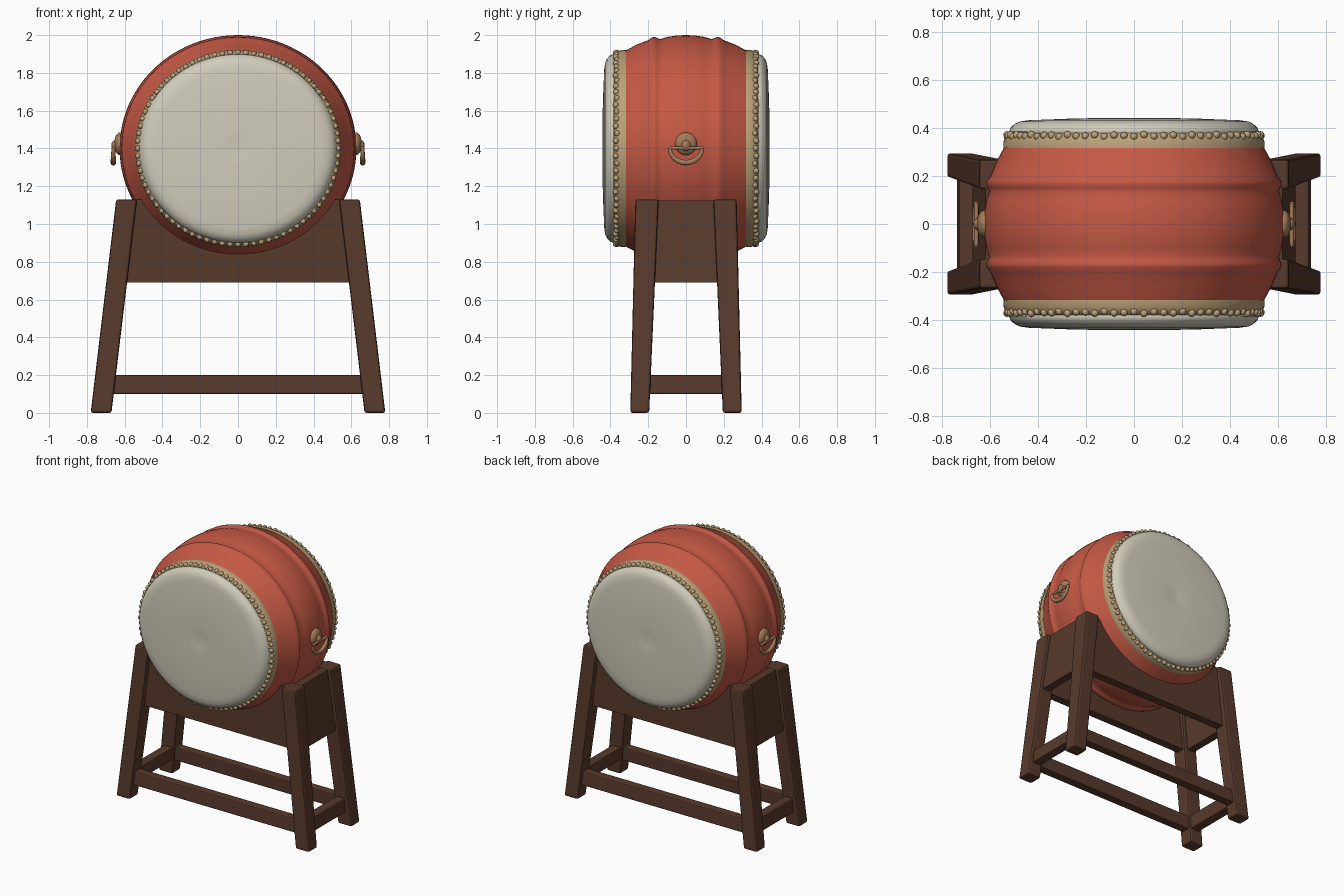
import bpy, bmesh, math
from mathutils import Matrix, Vector

cube = bpy.data.objects.get("Cube")
if cube:
    bpy.data.objects.remove(cube)

DRUM_Z = 1.4
WIDEN = 1.045   # the drum is a little wider than tall


def material(name, rgb):
    m = bpy.data.materials.new(name)
    m.use_nodes = True
    m.diffuse_color = (*rgb, 1)
    m.node_tree.nodes["Principled BSDF"].inputs["Base Color"].default_value = (*rgb, 1)
    return m


RED = material("red lacquer", (0.56, 0.10, 0.06))
WOOD = material("dark wood", (0.098, 0.042, 0.025))
SKIN = material("cream skin", (0.64, 0.61, 0.50))
TAN = material("tan binding", (0.50, 0.36, 0.19))
BRASS = material("aged brass", (0.38, 0.20, 0.10))


def finish(name, bm, mat, smooth=None, bevel=0):
    bmesh.ops.recalc_face_normals(bm, faces=bm.faces)
    mesh = bpy.data.meshes.new(name)
    bm.to_mesh(mesh)
    bm.free()
    ob = bpy.data.objects.new(name, mesh)
    bpy.context.collection.objects.link(ob)
    mesh.materials.append(mat)
    if bevel:
        mod = ob.modifiers.new("soft edges", "BEVEL")
        mod.width, mod.segments = bevel, 2
    if smooth:
        bpy.ops.object.select_all(action="DESELECT")
        ob.select_set(True)
        bpy.context.view_layer.objects.active = ob
        bpy.ops.object.shade_smooth_by_angle(angle=math.radians(smooth))
    return ob


def around(y, r, a):
    return Vector((WIDEN * r * math.cos(a), y, DRUM_Z + r * math.sin(a)))


def lathe(name, profile, mat, steps=96):
    """Revolve (y, radius) points about the drum axis."""
    bm = bmesh.new()
    rings = []
    for y, r in profile:
        if r == 0:
            rings.append([bm.verts.new(around(y, 0, 0))] * steps)
        else:
            rings.append([bm.verts.new(around(y, r, math.tau * i / steps)) for i in range(steps)])
    for a, b in zip(rings, rings[1:]):
        for i in range(steps):
            j = (i + 1) % steps
            bm.faces.new(list(dict.fromkeys((a[i], a[j], b[j], b[i]))))
    return finish(name, bm, mat, 50)


def beam(name, bottom, top, mat=WOOD, bevel=0.008):
    """Tapered beam between two rectangles (x0, x1, y0, y1, z)."""
    bm = bmesh.new()
    loops = []
    for x0, x1, y0, y1, z in (bottom, top):
        loops.append([bm.verts.new(p) for p in
                      ((x0, y0, z), (x1, y0, z), (x1, y1, z), (x0, y1, z))])
    lo, hi = loops
    bm.faces.new(lo)
    bm.faces.new(hi)
    for i in range(4):
        j = (i + 1) % 4
        bm.faces.new((lo[i], lo[j], hi[j], hi[i]))
    return finish(name, bm, mat, bevel=bevel)


def span(a, b, sign):
    return sorted((a * sign, b * sign))


# Barrel body with two raised hoops
half = [(0, 0.6), (0.05, 0.598), (0.1, 0.59), (0.135, 0.579), (0.15, 0.583),
        (0.165, 0.59), (0.18, 0.588), (0.2, 0.573), (0.26, 0.55), (0.34, 0.508)]
lathe("drum_body", [(-y, r) for y, r in half[:0:-1]] + half, RED)

# Skins, bindings and tack rows on both ends
for s, end in ((-1, "front"), (1, "back")):
    skin = [(0.36, 0.485), (0.385, 0.499), (0.402, 0.493), (0.418, 0.476),
            (0.428, 0.455), (0.433, 0.42), (0.44, 0.25), (0.443, 0.1),
            (0.441, 0.05), (0.436, 0)]
    lathe(end + "_skin", [(s * y, r) for y, r in skin], SKIN)
    band = [(0.312, 0.5), (0.318, 0.522), (0.345, 0.521), (0.372, 0.508), (0.384, 0.49)]
    lathe(end + "_binding", [(s * y, r) for y, r in band], TAN)
    bm = bmesh.new()
    tacks = 80
    for i in range(tacks):
        a = math.tau * i / tacks
        wobble = 0.004 * math.sin(i * 2.4)
        place = Matrix.Translation(around(s * (0.368 + wobble), 0.507, a))
        bmesh.ops.create_icosphere(bm, subdivisions=2, radius=0.016, matrix=place)
    finish(end + "_tacks", bm, TAN, 60)

# Four splayed legs
for sx, side in ((-1, "right"), (1, "left")):
    for sy, end in ((-1, "front"), (1, "back")):
        beam(f"{end}_{side}_leg",
             (*span(0.67, 0.78, sx), *span(0.195, 0.295, sy), 0),
             (*span(0.535, 0.645, sx), *span(0.145, 0.268, sy), 1.13), bevel=0.012)

# Cradle panels with a curved seat for the drum
for s, end in ((-1, "front"), (1, "back")):
    bm = bmesh.new()
    seat_r = 0.56
    start = math.asin(0.27 / seat_r)
    steps = 32
    arc = [around(0, seat_r, -start - (math.pi - 2 * start) * i / steps) for i in range(steps + 1)]
    lower = [(-0.63 + 1.26 * i / steps, 0.69) for i in range(steps + 1)]
    upper = [(-p.x, p.z) for p in arc]
    upper = [(-0.58, 1.13)] + upper + [(0.58, 1.13)]
    lower = [(-0.63, 0.69)] + lower + [(0.63, 0.69)]
    layers = []
    for y in (s * 0.24, s * 0.18):
        layers.append([[bm.verts.new((x, y, z)) for x, z in row] for row in (lower, upper)])
    (l0, u0), (l1, u1) = layers
    for i in range(len(l0) - 1):
        for q in ((l0, u0), (l1, u1), (u0, u1), (l0, l1)):
            bm.faces.new((q[0][i], q[0][i + 1], q[1][i + 1], q[1][i]))
    bmesh.ops.remove_doubles(bm, verts=bm.verts, dist=0.0001)
    finish(end + "_cradle_panel", bm, WOOD)
    beam(end + "_stretcher", (-0.7, 0.7, *span(0.205, 0.27, s), 0.1),
         (-0.69, 0.69, *span(0.2, 0.265, s), 0.2))

# Side panels, side stretchers and ring handles
for s, side in ((-1, "right"), (1, "left")):
    beam(side + "_side_panel", (*span(0.615, 0.675, s), -0.22, 0.22, 0.69),
         (*span(0.56, 0.62, s), -0.2, 0.2, 1.125), bevel=0.004)
    beam(side + "_side_stretcher", (*span(0.67, 0.74, s), -0.23, 0.23, 0.1),
         (*span(0.66, 0.73, s), -0.23, 0.23, 0.2))

    # Domed boss
    bm = bmesh.new()
    place = Matrix.Translation((s * 0.625, 0, 1.425)) @ Matrix.Diagonal((0.03, 0.058, 0.06, 1))
    bmesh.ops.create_uvsphere(bm, u_segments=24, v_segments=14, radius=1, matrix=place)
    place = Matrix.Translation((s * 0.647, 0, 1.415)) @ Matrix.Diagonal((0.024, 0.026, 0.03, 1))
    bmesh.ops.create_uvsphere(bm, u_segments=16, v_segments=10, radius=1, matrix=place)
    finish(side + "_handle_boss", bm, BRASS, 60)

    # Hanging crescent ring, thickest at the bottom
    curve = bpy.data.curves.new(side + "_handle_ring", "CURVE")
    curve.dimensions = "3D"
    curve.bevel_depth = 0.013
    curve.bevel_resolution = 3
    spline = curve.splines.new("POLY")
    count = 24
    spline.points.add(count)
    for i, p in enumerate(spline.points):
        a = math.pi * (1 + i / count)
        p.co = (s * 0.66, 0.085 * math.cos(a), 1.4 + 0.075 * math.sin(a), 1)
        p.radius = 0.75 + 0.4 * abs(math.sin(a))
    bar = curve.splines.new("POLY")
    bar.points.add(1)
    for p, y in zip(bar.points, (-0.088, 0.088)):
        p.co = (s * 0.658, y, 1.402, 1)
        p.radius = 0.7
    curve.use_fill_caps = True
    curve.materials.append(BRASS)
    ring = bpy.data.objects.new(side + "_handle_ring", curve)
    bpy.context.collection.objects.link(ring)
